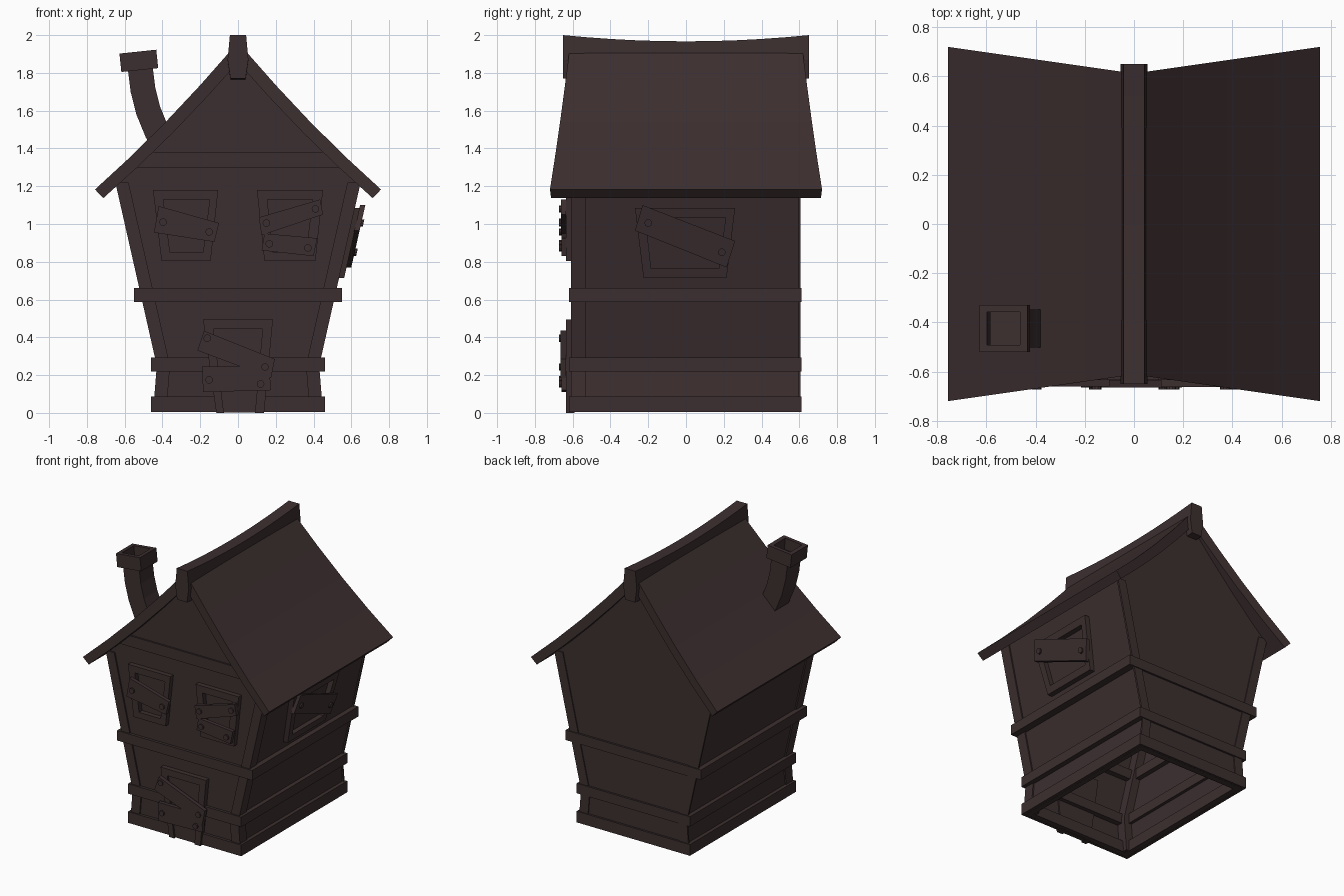
import bpy, bmesh, math

if "Cube" in bpy.data.objects:
    bpy.data.objects.remove(bpy.data.objects["Cube"])

mat = bpy.data.materials.new("dark brown wood")
mat.diffuse_color = (0.046, 0.028, 0.029, 1)
mat.use_nodes = True
mat.node_tree.nodes["Principled BSDF"].inputs["Base Color"].default_value = mat.diffuse_color


def finish(name, bm, open_bottom=False):
    bmesh.ops.recalc_face_normals(bm, faces=bm.faces)
    if open_bottom:
        low = [f for f in bm.faces if f.normal.z < -0.99]
        bmesh.ops.delete(bm, geom=low, context='FACES')
    me = bpy.data.meshes.new(name)
    bm.to_mesh(me)
    bm.free()
    me.materials.append(mat)
    ob = bpy.data.objects.new(name, me)
    bpy.context.collection.objects.link(ob)
    return ob


def loft(name, sections, open_bottom=False):
    """Skin closed cross-sections and cap both ends."""
    bm = bmesh.new()
    rows = [[bm.verts.new(p) for p in s] for s in sections]
    n = len(rows[0])
    for a, b in zip(rows, rows[1:]):
        for i in range(n):
            j = (i + 1) % n
            bm.faces.new((a[i], a[j], b[j], b[i]))
    bm.faces.new(rows[0])
    bm.faces.new(rows[-1])
    return finish(name, bm, open_bottom)


def slab(name, pts, place, d0, d1, open_bottom=False):
    """Extrude a flat outline from depth d0 to d1 in a mapped space."""
    return loft(name, [[place(u, v, d) for u, v in pts] for d in (d0, d1)], open_bottom)


def ring(name, outer, inner, place, d0, d1):
    """Hollow frame between two outlines."""
    bm = bmesh.new()
    loops = [[bm.verts.new(place(u, v, d)) for u, v in o]
             for o, d in ((outer, d0), (outer, d1), (inner, d1), (inner, d0))]
    n = len(outer)
    for k in range(4):
        a, b = loops[k], loops[(k + 1) % 4]
        for i in range(n):
            j = (i + 1) % n
            bm.faces.new((a[i], a[j], b[j], b[i]))
    return finish(name, bm)


def rect(x0, x1, y0, y1):
    return [(x0, y0), (x1, y0), (x1, y1), (x0, y1)]


def trap(top, bottom, z1, z0):
    return [(top[0], z1), (top[1], z1), (bottom[1], z0), (bottom[0], z0)]


def wall_x(z):
    return 0.45 - 0.08 * z if z < 0.25 else 0.43 + 0.226 * (z - 0.25)


# Mappings: xz outline along y, front wall, right wall, flat plan
def along_y(u, v, d): return (u, d, v)
def front(u, v, d): return (u, -0.60 - d, v)
def right(u, v, d): return (wall_x(v) - 0.008 + d, u, v)
def plan(u, v, d): return (u, v, d)


# Leaning walls with gables, open underneath
half = [(wall_x(z) - 0.01, z) for z in (0.005, 0.25, 1.21)] + [(0.37, 1.49)]
slab("walls", half + [(0, 1.88)] + [(-x, z) for x, z in reversed(half)],
     along_y, -0.60, 0.598, True)

# Corner posts
for s, side in ((1, "right"), (-1, "left")):
    zs = (0.01, 0.25, 1.22)
    pts = [(s * wall_x(z), z) for z in zs] + [(s * (wall_x(z) - 0.07), z) for z in reversed(zs)]
    slab("front_post_" + side, pts, along_y, -0.61, -0.53)
    slab("back_post_" + side, pts, along_y, 0.592, 0.605)

# Horizontal bands round the house
for name, w, z0, z1 in (("base_band", 0.46, 0.006, 0.088),
                        ("lower_band", 0.46, 0.22, 0.293),
                        ("middle_band", 0.55, 0.587, 0.66)):
    t = 0.06 if w < 0.5 else 0.09
    ring(name, rect(-w, w, -0.62, 0.612), rect(-w + t, w - t, -0.56, 0.55), plan, z0, z1)

# Beam across the front gable
slab("gable_beam", trap((-0.455, 0.455), (-0.55, 0.55), 1.38, 1.30), front, -0.01, 0.012)

# Two roof slopes, flaring outward to the eaves
top = [(0, 1.955), (0.05, 1.905), (0.2, 1.735), (0.38, 1.543), (0.57, 1.355), (0.757, 1.183)]
under = [(0.713, 1.137), (0.53, 1.303), (0.345, 1.483), (0.165, 1.672), (0, 1.855)]
for s, side in ((1, "right"), (-1, "left")):
    slab("roof_" + side, [(s * x, z) for x, z in top + under],
         lambda u, v, d: (u, d * (0.612 + 0.143 * abs(u)), v), -1, 1)

# Sagging ridge beam
prof = [(0.043, 2.0), (0.055, 1.87), (0.04, 1.77), (-0.04, 1.77), (-0.055, 1.87), (-0.043, 2.0)]
ys = [-0.65 + 1.3 * i / 10 for i in range(11)]
loft("ridge_beam", [[(x, y, z - 0.033 * (1 - (y / 0.65) ** 2)) for x, z in prof] for y in ys])

# Crooked chimney with a hollow tilted cap
path = [(-0.37, 1.38, 32), (-0.43, 1.49, 27), (-0.475, 1.60, 19), (-0.503, 1.71, 11), (-0.518, 1.83, 6)]
secs = []
for cx, cz, ang in path:
    c, s = math.cos(math.radians(ang)), math.sin(math.radians(ang))
    secs.append([(cx + u * c, -0.425 + v, cz + u * s) for u, v in rect(-0.066, 0.066, -0.078, 0.078)])
loft("chimney", secs)
ca, sa = math.cos(math.radians(6)), math.sin(math.radians(6))
ring("chimney_cap", rect(-0.098, 0.098, -0.095, 0.095), rect(-0.068, 0.068, -0.068, 0.068),
     lambda u, v, d: (-0.52 + u * ca - d * sa, -0.425 + v, 1.815 + u * sa + d * ca), 0, 0.098)

# Window frames and door frame
ring("window_frame_left", trap((-0.45, -0.105), (-0.405, -0.145), 1.18, 0.805),
     trap((-0.395, -0.15), (-0.36, -0.185), 1.13, 0.85), front, -0.01, 0.035)
ring("window_frame_right", trap((0.10, 0.45), (0.14, 0.41), 1.18, 0.805),
     trap((0.155, 0.395), (0.185, 0.36), 1.13, 0.85), front, -0.01, 0.035)
ring("window_frame_side", trap((-0.27, 0.26), (-0.225, 0.215), 1.085, 0.715),
     trap((-0.215, 0.21), (-0.185, 0.175), 1.035, 0.765), right, -0.01, 0.035)
slab("door_frame", [(-0.185, 0.495), (0.185, 0.495), (0.138, 0), (0.09, 0), (0.13, 0.445),
                    (-0.13, 0.445), (-0.075, 0), (-0.115, 0)], front, -0.01, 0.035)
slab("door_panel", trap((-0.135, 0.135), (-0.08, 0.095), 0.45, 0.003), front, -0.01, 0.022)

# Boards nailed across the openings: outline, then two nail centres
boards = [
    ("window_board_left", front, [(-0.42, 1.095), (-0.10, 1.005), (-0.125, 0.905), (-0.445, 0.955)],
     [(-0.397, 1.01), (-0.153, 0.958)], 0),
    ("window_board_right_low", front, [(0.14, 0.95), (0.42, 0.925), (0.40, 0.83), (0.125, 0.86)],
     [(0.165, 0.895), (0.37, 0.873)], 0),
    ("window_board_right_high", front, [(0.11, 1.035), (0.435, 1.13), (0.45, 1.05), (0.125, 0.94)],
     [(0.15, 1.005), (0.41, 1.08)], 0.002),
    ("door_board_low", front, [(-0.19, 0.245), (0.165, 0.245), (0.175, 0.12), (-0.185, 0.11)],
     [(-0.153, 0.175), (0.12, 0.153)], 0),
    ("door_board_high", front, [(-0.18, 0.435), (0.195, 0.285), (0.175, 0.185), (-0.215, 0.33)],
     [(-0.163, 0.395), (0.143, 0.243)], 0.004),
    ("side_window_board", right, [(-0.23, 1.10), (0.26, 0.91), (0.215, 0.77), (-0.27, 0.965)],
     [(-0.2, 1.005), (0.19, 0.85)], 0),
]
for name, place, pts, nails, lift in boards:
    slab(name, pts, place, 0.032 + lift, 0.06 + lift)
    for k, (u, v) in enumerate(nails):
        disc = [(u + 0.02 * math.cos(a * math.pi / 5), v + 0.02 * math.sin(a * math.pi / 5))
                for a in range(10)]
        slab(f"{name}_nail_{k + 1}", disc, place, 0.055, 0.072)
